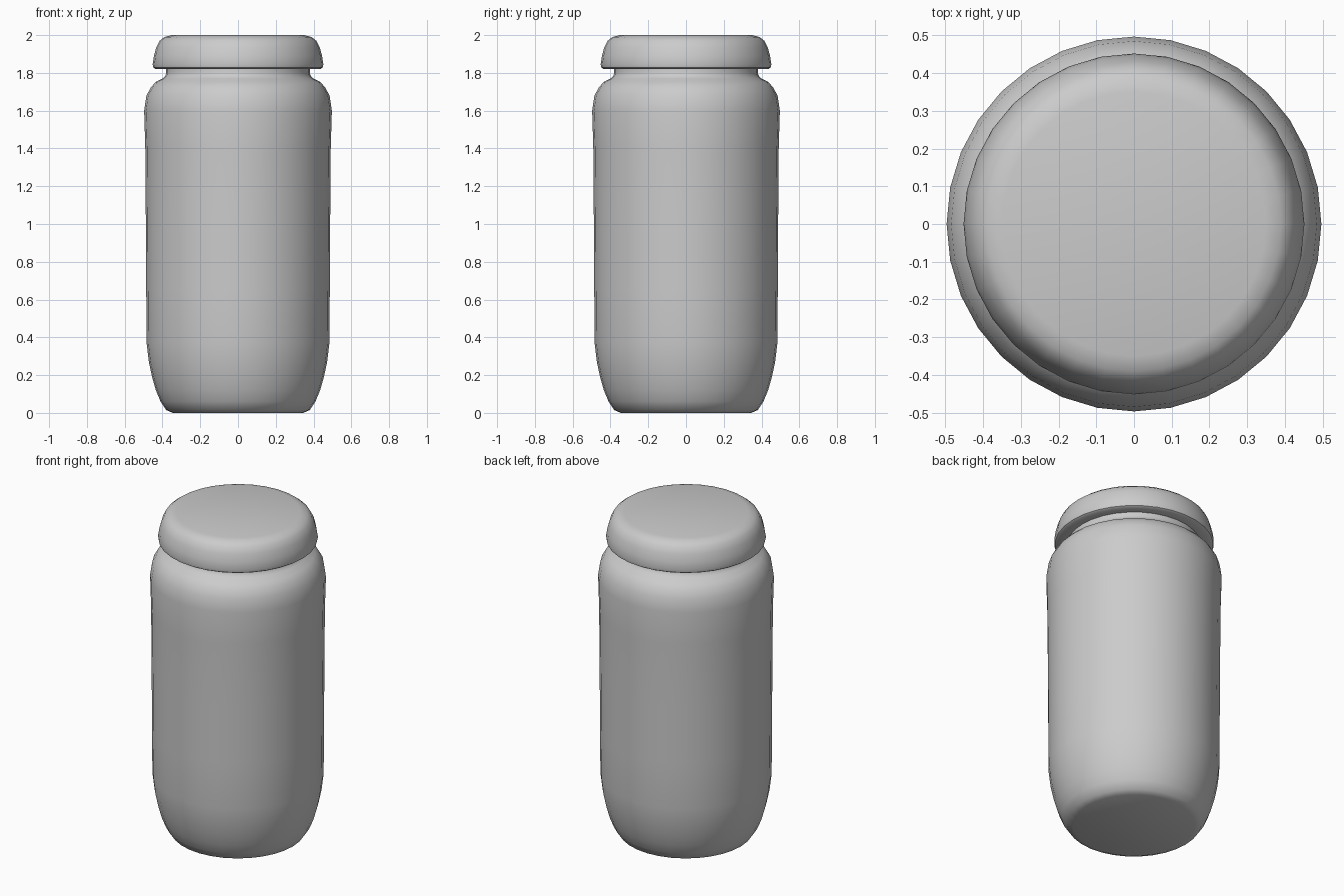
import bpy, bmesh, math

if "Cube" in bpy.data.objects:
    bpy.data.objects.remove(bpy.data.objects["Cube"])

SIDES = 32

def lathe(name, profile):
    """Closed solid of revolution from (radius, z) points, bottom to top."""
    bm = bmesh.new()
    rings = []
    for r, z in profile:
        rings.append([bm.verts.new((r * math.cos(2 * math.pi * i / SIDES),
                                    r * math.sin(2 * math.pi * i / SIDES), z))
                      for i in range(SIDES)])
    for a, b in zip(rings, rings[1:]):
        for i in range(SIDES):
            j = (i + 1) % SIDES
            bm.faces.new((a[i], a[j], b[j], b[i]))
    bm.faces.new(rings[0][::-1])
    bm.faces.new(rings[-1])
    bmesh.ops.recalc_face_normals(bm, faces=bm.faces)
    mesh = bpy.data.meshes.new(name)
    bm.to_mesh(mesh)
    bm.free()
    obj = bpy.data.objects.new(name, mesh)
    bpy.context.collection.objects.link(obj)
    bpy.ops.object.select_all(action='DESELECT')
    obj.select_set(True)
    bpy.context.view_layer.objects.active = obj
    bpy.ops.object.shade_smooth_by_angle(angle=math.radians(40))
    return obj

# Jar body with rounded base, shoulder and short neck
lathe("jar_body", [
    (0.345, 0.0), (0.38, 0.015), (0.41, 0.06), (0.435, 0.12), (0.455, 0.19),
    (0.472, 0.27), (0.484, 0.37), (0.486, 0.65), (0.488, 1.0), (0.491, 1.4),
    (0.497, 1.6), (0.485, 1.68), (0.46, 1.725), (0.435, 1.752), (0.40, 1.77),
    (0.385, 1.785), (0.38, 1.80), (0.38, 1.83)])

# Lid with a rounded upper edge and a thin lower lip
lathe("lid", [
    (0.37, 1.825), (0.435, 1.82), (0.448, 1.828), (0.452, 1.845), (0.445, 1.89),
    (0.433, 1.935), (0.415, 1.97), (0.39, 1.99), (0.35, 2.0)])
